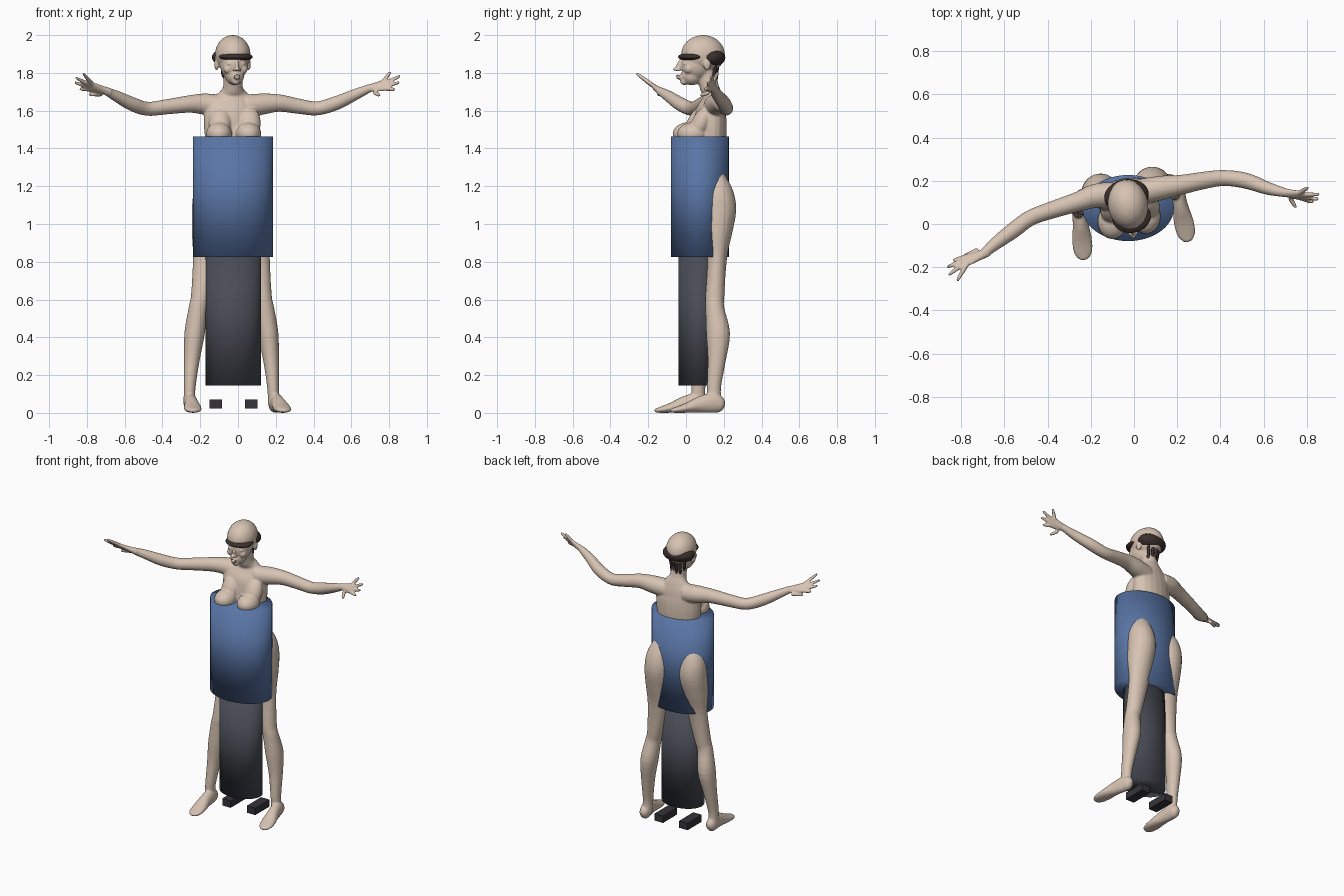
import bpy, bmesh, math
from mathutils import Vector, Matrix

cube = bpy.data.objects.get("Cube")
if cube:
    bpy.data.objects.remove(cube, do_unlink=True)


def material(name, colour):
    mat = bpy.data.materials.new(name)
    mat.use_nodes = True
    mat.diffuse_color = (*colour, 1)
    mat.node_tree.nodes["Principled BSDF"].inputs["Base Color"].default_value = (*colour, 1)
    return mat


skin = material("skin", (.68, .55, .45))
blue = material("blue cloth", (.1, .18, .38))
grey = material("dark grey cloth", (.065, .072, .09))
black = material("charcoal shoe", (.035, .035, .042))
brown = material("brown hair", (.045, .03, .027))


def finish(name, bm, mat, smooth=True):
    """Turn a bmesh into a named object with one material."""
    bmesh.ops.recalc_face_normals(bm, faces=bm.faces)
    mesh = bpy.data.meshes.new(name)
    bm.to_mesh(mesh)
    bm.free()
    mesh.materials.append(mat)
    for face in mesh.polygons:
        face.use_smooth = smooth
    obj = bpy.data.objects.new(name, mesh)
    bpy.context.collection.objects.link(obj)
    return obj


def spline(rows, steps):
    """Catmull-Rom interpolation of rows of numbers."""
    result = []
    last = len(rows) - 1
    for i in range(last):
        p, q, r, s = (rows[min(max(k, 0), last)] for k in (i - 1, i, i + 1, i + 2))
        for j in range(steps):
            t = j / steps
            result.append([b + t * (c - a + t * (2*a - 5*b + 4*c - d + t * (3*(b - c) + d - a))) / 2
                           if t else b for a, b, c, d in zip(p, q, r, s)])
            if t:
                result[-1] = [.5 * (2*b + t*(c - a) + t*t*(2*a - 5*b + 4*c - d)
                              + t**3 * (3*b - a - 3*c + d)) for a, b, c, d in zip(p, q, r, s)]
    return result + [rows[last]]


def loft(bm, rows, side, steps=4, sides=20):
    """Closed tube through rows of x, y, z, radius along side, radius across."""
    rows = spline(rows, steps)
    centres = [Vector(row[:3]) for row in rows]
    rings = []
    for i, row in enumerate(rows):
        along = (centres[min(i + 1, len(rows) - 1)] - centres[max(i - 1, 0)]).normalized()
        u = (Vector(side) - along * along.dot(Vector(side))).normalized()
        v = along.cross(u)
        angles = [math.tau * k / sides for k in range(sides)]
        rings.append([bm.verts.new(centres[i] + u * row[3] * math.cos(a) + v * row[4] * math.sin(a))
                      for a in angles])
    for low, high in zip(rings, rings[1:]):
        for k in range(sides):
            m = (k + 1) % sides
            bm.faces.new((low[k], low[m], high[m], high[k]))
    bm.faces.new(rings[0])
    bm.faces.new(rings[-1])


def ball(bm, centre, radii, frame=Matrix(), tilt=0):
    """Ellipsoid, optionally tilted about x and placed in a local frame."""
    place = frame @ Matrix.Translation(centre) @ Matrix.Rotation(tilt, 4, 'X') @ Matrix.Diagonal((*radii, 1))
    bmesh.ops.create_uvsphere(bm, u_segments=32, v_segments=20, radius=1, matrix=place)


# Head and torso are turned slightly towards the left
turn = Matrix.Rotation(math.radians(10), 4, 'Z')
head_frame = Matrix.Translation((-.027, .085, 0)) @ turn
X, Y, Z = (1, 0, 0), (0, 1, 0), (0, 0, 1)
body = bmesh.new()

# Torso and neck
across = turn @ Vector(X)
loft(body, [(-.03, .11, 1.2, .11, .08), (-.03, .115, 1.36, .12, .085), (-.033, .125, 1.47, .145, .088),
            (-.033, .13, 1.58, .15, .08), (-.03, .14, 1.64, .135, .062), (-.028, .14, 1.685, .085, .048),
            (-.027, .125, 1.72, .054, .05), (-.027, .11, 1.78, .05, .052), (-.027, .1, 1.83, .05, .05)], across)
for x, y in ((-.1, .012), (.055, .036)):
    ball(body, (x, y, 1.478), (.068, .082, .06))
    ball(body, (x + .005, y + .045, 1.535), (.06, .05, .095), tilt=-.45)

# Skull, jaw and facial features
ball(body, (0, .005, 1.898), (.093, .116, .102), head_frame)
for centre, radii in [((0, -.03, 1.845), (.073, .085, .088)), ((0, -.055, 1.785), (.05, .058, .05)),
                      ((0, -.095, 1.755), (.022, .022, .02)), ((0, -.13, 1.785), (.02, .012, .0065)),
                      ((0, -.126, 1.772), (.018, .012, .007)), ((0, -.14, 1.82), (.013, .016, .01))]:
    ball(body, centre, radii, head_frame)
ball(body, (0, -.122, 1.842), (.009, .015, .034), head_frame, -.35)
for s in (-1, 1):
    ball(body, (s * .015, -.128, 1.815), (.009, .012, .008), head_frame)
    ball(body, (s * .036, -.098, 1.849), (.015, .011, .008), head_frame)
    ball(body, (s * .04, -.08, 1.82), (.025, .025, .025), head_frame)
    ball(body, (s * .086, .012, 1.845), (.012, .02, .032), head_frame)

# Arms share thicknesses and differ in pose
thickness = [.06, .056, .046, .04, .037, .037, .03, .021]
left_arm = [(.04, .15, 1.625), (.13, .168, 1.635), (.22, .182, 1.64), (.33, .203, 1.622),
            (.42, .213, 1.612), (.52, .2, 1.64), (.62, .165, 1.685), (.7, .145, 1.72)]
right_arm = [(-.1, .135, 1.625), (-.18, .13, 1.635), (-.26, .103, 1.635), (-.38, .065, 1.62),
             (-.48, .028, 1.61), (-.56, -.03, 1.635), (-.64, -.09, 1.675), (-.7, -.14, 1.705)]
left_tips = [(.75, .075, 1.68), (.832, .1, 1.712), (.857, .115, 1.75), (.86, .137, 1.785), (.807, .17, 1.805)]
right_tips = [(-.79, -.15, 1.685), (-.84, -.17, 1.715), (-.866, -.2, 1.75), (-.86, -.237, 1.775),
              (-.82, -.263, 1.798)]
for path, tips in ((left_arm, left_tips), (right_arm, right_tips)):
    loft(body, [(*p, t, t) for p, t in zip(path, thickness)], Y)
    # Hand: flattened palm and five fingers fanning out of the wrist
    wrist = Vector(path[-1])
    middle = Vector(tips[2])
    spread = (Vector(tips[4]) - Vector(tips[1])).normalized()
    palm = [wrist.lerp(middle, f) for f in (-.15, .15, .4, .55)]
    loft(body, [(*p, w, h) for p, w, h in zip(palm, (.02, .026, .034, .03), (.02, .017, .013, .01))], spread)
    for k, tip in enumerate(tips):
        tip = Vector(tip)
        root = wrist.lerp(middle, .1 if k == 0 else .45) + spread * (k - 2.5) * .014
        loft(body, [(*root.lerp(tip, f), r, r) for f, r in ((0, .012), (.5, .011), (.9, .0085), (1, .005))],
             Z, 3, 10)

# Legs and feet: the right leg mirrors the left and steps forward
leg = [(.07, .15, 1.26, .05, .05), (.083, .168, 1.17, .08, .08), (.085, .176, 1.08, .089, .09),
       (.092, .168, .96, .083, .078), (.1, .165, .82, .069, .052), (.127, .153, .62, .052, .05),
       (.142, .153, .55, .05, .05), (.16, .17, .42, .054, .063), (.175, .163, .28, .042, .048),
       (.186, .148, .13, .031, .037), (.188, .155, .045, .031, .038)]
foot = [(.203, .012, .035, .015), (.185, .03, .041, .04), (.14, .035, .052, .052), (.08, .037, .045, .045),
        (.01, .046, .028, .028), (-.045, .043, .017, .017), (-.075, .025, .012, .011), (-.082, .008, .01, .006)]
loft(body, leg, X)
loft(body, [(-.07 - x, y - .02 - .07 * (1 - z / 1.3), z, a, b) for x, y, z, a, b in leg], X)
for heel, toe, step in ((.188, .25, 0), (-.257, -.233, .084)):
    loft(body, [(heel + (toe - heel) * (.2 - y) / .28, y - step, z, w, h) for y, w, z, h in foot], X)

# Fuse the body into one smooth skin
figure = finish("body", body, skin)
remesh = figure.modifiers.new("fuse", 'REMESH')
remesh.mode = 'VOXEL'
remesh.voxel_size = .0055
remesh.use_smooth_shade = True
relax = figure.modifiers.new("relax", 'SMOOTH')
relax.factor = .5
relax.iterations = 5

# Hair: fringe, back cap and hanging strands
hair = bmesh.new()
ball(hair, (.006, -.055, 1.885), (.09, .073, .023), head_frame)
ball(hair, (0, .045, 1.882), (.104, .078, .054), head_frame)
for x, y, low in ((-.05, .065, 1.77), (-.025, .08, 1.74), (0, .085, 1.725), (.025, .08, 1.75), (.05, .065, 1.73)):
    top = head_frame @ Vector((x, y, 1.86))
    end = head_frame @ Vector((x * .8, y - .015, low))
    loft(hair, [(*top.lerp(end, f), r, r) for f, r in ((0, .012), (.5, .009), (.8, .01), (1, .002))], X, 4, 10)
finish("hair", hair, brown)


# Clothing: plain oval cylinders
def oval(name, centre, rx, ry, bottom, top, mat):
    bm = bmesh.new()
    place = Matrix.Translation((*centre, (bottom + top) / 2)) @ Matrix.Diagonal((rx, ry, top - bottom, 1))
    bmesh.ops.create_cone(bm, cap_ends=True, segments=48, radius1=1, radius2=1, depth=1, matrix=place)
    finish(name, bm, mat)


oval("upper_garment", (-.027, .074), .212, .153, .825, 1.463, blue)
oval("lower_garment", (-.025, .07), .146, .11, .145, .83, grey)

# Shoe blocks
for name, x in (("left_shoe", .07), ("right_shoe", -.118)):
    block = bmesh.new()
    place = Matrix.Translation((x, .12, .046)) @ Matrix.Diagonal((.064, .155, .048, 1))
    bmesh.ops.create_cube(block, size=1, matrix=place)
    finish(name, block, black, smooth=False)
